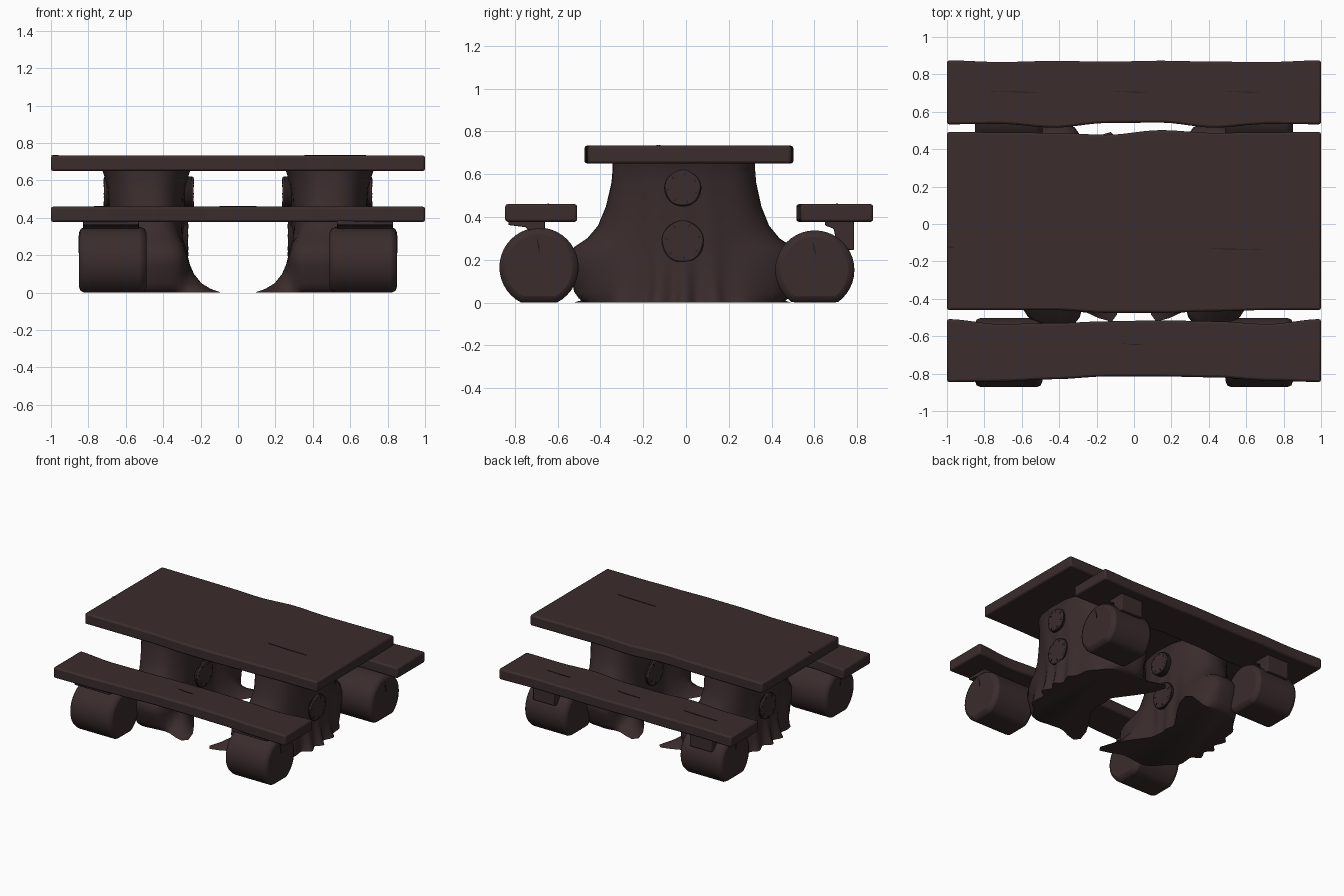
import bpy, bmesh, math
from mathutils import Vector

if "Cube" in bpy.data.objects:
    bpy.data.objects.remove(bpy.data.objects["Cube"])


def material(name, rgb):
    m = bpy.data.materials.new(name)
    m.use_nodes = True
    m.diffuse_color = (*rgb, 1)
    bsdf = m.node_tree.nodes["Principled BSDF"]
    bsdf.inputs["Base Color"].default_value = (*rgb, 1)
    bsdf.inputs["Roughness"].default_value = 0.9
    return m


wood = material("dark brown wood", (0.043, 0.025, 0.026))
crack = material("crack shadow", (0.018, 0.011, 0.011))


def finish(name, bm, mat=wood, bevel=0, angle=40):
    bmesh.ops.recalc_face_normals(bm, faces=bm.faces)
    mesh = bpy.data.meshes.new(name)
    bm.to_mesh(mesh)
    bm.free()
    obj = bpy.data.objects.new(name, mesh)
    bpy.context.collection.objects.link(obj)
    mesh.materials.append(mat)
    if bevel:
        mod = obj.modifiers.new("worn edges", 'BEVEL')
        mod.width, mod.segments = bevel, 2
        mod.limit_method, mod.angle_limit = 'ANGLE', math.radians(40)
    bpy.ops.object.select_all(action='DESELECT')
    obj.select_set(True)
    bpy.context.view_layer.objects.active = obj
    bpy.ops.object.shade_smooth_by_angle(angle=math.radians(angle))


def prism(name, outline, axis_vec, mat=wood, bevel=0):
    bm = bmesh.new()
    face = bm.faces.new([bm.verts.new(p) for p in outline])
    new = bmesh.ops.extrude_face_region(bm, geom=[face])["geom"]
    moved = [g for g in new if isinstance(g, bmesh.types.BMVert)]
    bmesh.ops.translate(bm, verts=moved, vec=Vector(axis_vec))
    finish(name, bm, mat, bevel)


def edge_curve(offsets, x):
    # smooth interpolation of evenly spaced edge offsets across the plank
    t = (x + 1) / 2 * (len(offsets) - 1)
    i = min(int(t), len(offsets) - 2)
    f = t - i
    f = f * f * (3 - 2 * f)
    return offsets[i] * (1 - f) + offsets[i + 1] * f


def plank(name, front, back, z, thickness):
    xs = [-1 + i / 20 for i in range(41)]
    outline = [(x, edge_curve(front, x), z) for x in xs]
    outline += [(x, edge_curve(back, x), z) for x in reversed(xs)]
    prism(name, outline, (0, 0, thickness), bevel=0.012)


# Wavy planks
plank("table_top", [-.46, -.46, -.46, -.475, -.475, -.467, -.46, -.46],
      [.492, .49, .487, .477, .502, .487, .49, .492], .65, .083)
plank("front_bench", [-.845, -.842, -.83, -.815, -.815, -.82, -.837, -.845],
      [-.508, -.535, -.53, -.52, -.515, -.52, -.535, -.508], .377, .083)
plank("back_bench", [.533, .535, .515, .54, .542, .515, .535, .533],
      [.875, .866, .872, .868, .873, .868, .866, .875], .377, .083)


# Trunk rings: height, half width, half depth, arm reach, root reach, foot reach
RINGS = [(0, .2, .33, .13, .35, .055), (.02, .2, .33, .15, .26, .045),
         (.05, .2, .33, .17, .18, .035), (.1, .2, .33, .18, .115, .022),
         (.15, .2, .33, .2, .08, .012), (.21, .2, .33, .2, .055, .005),
         (.26, .2, .335, .165, .035, 0), (.3, .2, .343, .1, .02, 0),
         (.36, .2, .348, .048, .01, 0), (.45, .202, .35, .012, 0, 0),
         (.56, .212, .338, 0, 0, 0), (.62, .222, .333, 0, 0, 0),
         (.66, .236, .333, 0, 0, 0)]


def lobe(a, centre, width):
    d = math.radians((math.degrees(a) - centre + 180) % 360 - 180)
    return math.exp(-(d / width) ** 2)


def trunk(name, s):
    bm, n, loops = bmesh.new(), 80, []
    for z, hx, hy, arm, root, foot in RINGS:
        loop = []
        for i in range(n):
            a = math.tau * i / n
            c, d = math.cos(a), math.sin(a)
            r = (abs(c / hx) ** 2.4 + abs(d / hy) ** 2.4) ** (-1 / 2.4)
            r += arm * (lobe(a, 90, .36) + lobe(a, 270, .36))
            r += arm * .75 * (lobe(a, 111, .2) + lobe(a, 249, .2))
            r += root * (lobe(a, 129, .2) + lobe(a, 231, .2))
            r += foot * sum(lobe(a, k, .18) for k in (0, 32, 58, 302, 332))
            r += .005 * math.sin(11 * a + 5 * z) * (1 - z)
            loop.append(bm.verts.new((s * (.49 + r * c), r * d - .012, z)))
        loops.append(loop)
    for low, high in zip(loops, loops[1:]):
        for i in range(n):
            j = (i + 1) % n
            bm.faces.new((low[i], low[j], high[j], high[i]))
    bm.faces.new(loops[0])
    bm.faces.new(loops[-1])
    finish(name, bm, angle=50)


def disc(name, x, y, z, r, depth, mat=wood, bevel=0.0, wobble=0.0):
    # round slab along x, flattened where it meets the ground
    pts = []
    for i in range(40):
        a = math.tau * i / 40
        q = r * (1 + wobble * math.sin(5 * a))
        pts.append((x, y + q * math.cos(a), max(0, z + q * math.sin(a))))
    prism(name, pts, (depth, 0, 0), mat, bevel)


def strip(name, a, b, width, normal):
    # thin tapered dark sliver lying on a surface
    a, b, normal = Vector(a), Vector(b), Vector(normal)
    side = (b - a).cross(normal).normalized() * width / 2
    mid = (a + b) / 2
    prism(name, [a, mid + side, b, mid - side], normal * .003, crack)


# Two stumps, each with knots, logs and bench brackets
for side, s in (("left", 1), ("right", -1)):
    trunk(side + "_trunk", s)
    for place, z, r, inner, outer in (("upper", .535, .083, .237, .717),
                                      ("lower", .285, .096, .268, .703)):
        for label, x, out in (("inner", inner, -1), ("outer", outer, 1)):
            name = f"{side}_{place}_{label}_knot"
            disc(name, s * x, -.015, z, r, -s * out * .06, bevel=.006, wobble=.02)
            disc(name + "_ring", s * (x - out * .01), -.015, z, r + .004,
                 -s * out * .05, crack)
            for k in range(7):
                a = k * .9 + z
                c, d = math.cos(a), math.sin(a)
                strip(name + "_crack", (s * x, -.015 + r * .93 * c, z + r * .93 * d),
                      (s * x, -.015 + r * .7 * c, z + r * .7 * d), .006,
                      (s * out, 0, 0))
    for label, y, z in (("front", -.687, .165), ("back", .602, .152)):
        disc(f"{side}_{label}_log", s * .49, y, z, .185, s * .36, bevel=.03)
        strip(f"{side}_{label}_log_crack", (s * .85, y - .01, z + .14),
              (s * .85, y + .005, z + .06), .008, (s, 0, 0))
    # Bracket profiles in y and z
    front = [(-.83, .385), (-.83, .362), (-.75, .352), (-.72, .32),
             (-.66, .32), (-.66, .385)]
    back = [(.65, .385), (.65, .36), (.69, .345), (.71, .25),
            (.785, .245), (.785, .385)]
    prism(side + "_front_bracket", [(s * .53, y, z) for y, z in front],
          (s * .3, 0, 0), bevel=.005)
    prism(side + "_back_bracket", [(s * .58, y, z) for y, z in back],
          (s * .19, 0, 0), bevel=.005)

# Grain cracks on the planks
for x, y, z, length in ((.52, -.13, .733, .33), (-.62, .71, .46, .3),
                        (0, .71, .46, .2), (.6, .71, .46, .2),
                        (0, -.64, .46, .12), (-.98, -.12, .733, .04)):
    strip("grain_crack", (x - length / 2, y, z), (x + length / 2, y - .008, z),
          .006, (0, 0, 1))
